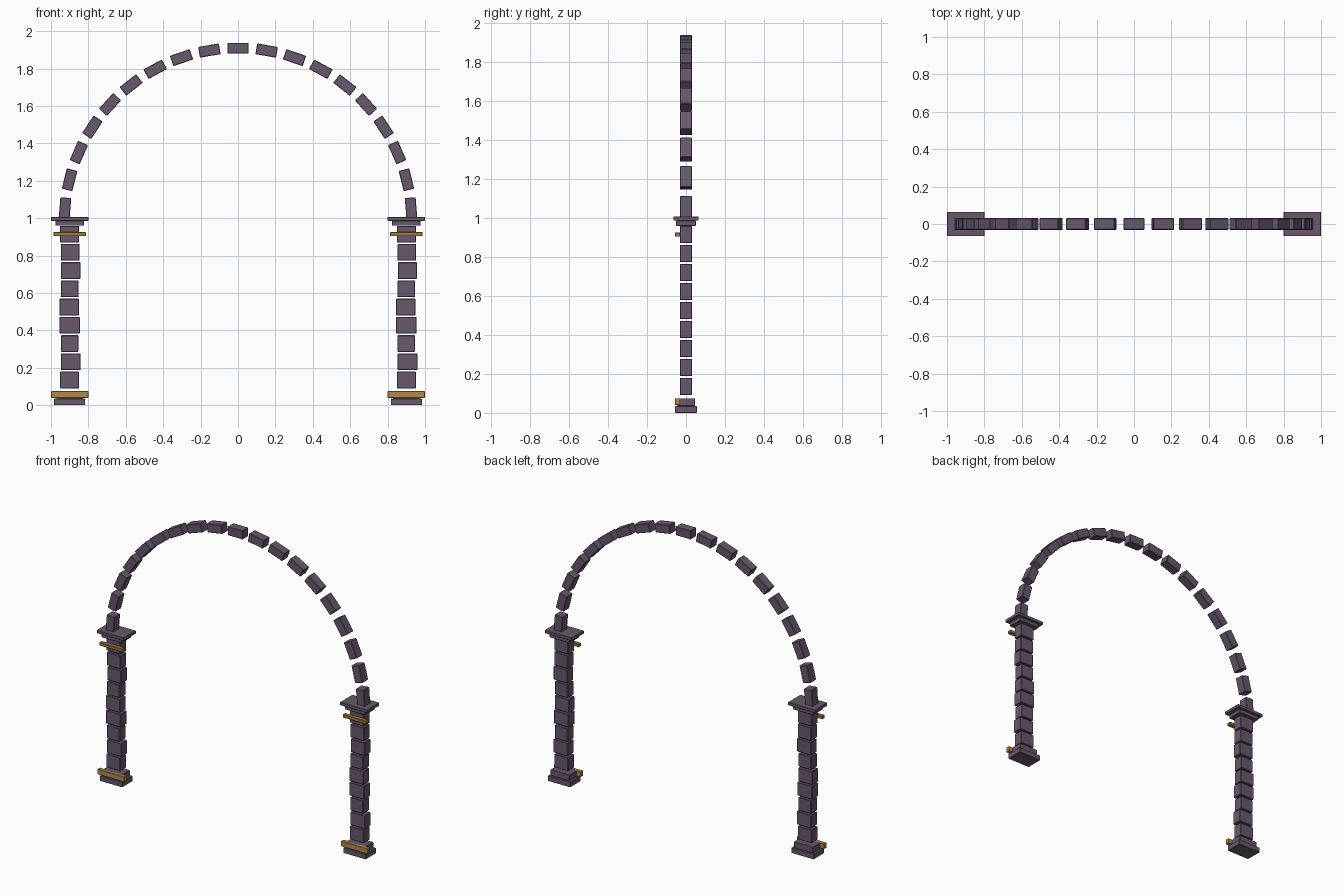
import bpy
import math

cube = bpy.data.objects.get("Cube")
if cube:
    bpy.data.objects.remove(cube, do_unlink=True)


def material(name, rgb):
    mat = bpy.data.materials.new(name)
    mat.use_nodes = True
    mat.diffuse_color = (*rgb, 1)
    mat.node_tree.nodes["Principled BSDF"].inputs["Base Color"].default_value = (*rgb, 1)
    return mat


stone = material("purple_stone", (0.138, 0.098, 0.15))
gold = material("gold", (0.44, 0.25, 0.065))
dark_gold = material("dark_gold", (0.35, 0.19, 0.045))


def block(name, center, size, mat, tilt=0.0, bevel=0.003):
    """Box with lightly chamfered edges, tilted in the arch plane."""
    bpy.ops.mesh.primitive_cube_add(size=1, location=center, rotation=(0, tilt, 0))
    obj = bpy.context.object
    obj.name = name
    obj.scale = size
    bpy.ops.object.transform_apply(location=False, rotation=False, scale=True)
    mod = obj.modifiers.new("chamfer", "BEVEL")
    mod.width = bevel
    mod.segments = 1
    obj.data.materials.append(mat)
    return obj


def slab(name, x, half_x, y0, y1, z0, z1, mat):
    return block(name, (x, (y0 + y1) / 2, (z0 + z1) / 2),
                 (2 * half_x, y1 - y0, z1 - z0), mat, bevel=0.002)


# Uneven pillar stones: sideways shift and width, bottom to top
STONES = [(0, 0.102), (0.006, 0.106), (0, 0.094), (0, 0.109), (-0.003, 0.105),
          (0, 0.094), (0.006, 0.103), (0.003, 0.1), (0, 0.102)]

for side, x in (("right", -0.9), ("left", 0.9)):
    # Stepped foot with its gold front bar
    slab(f"{side}_foot", x, 0.083, -0.056, 0.056, 0, 0.035, stone)
    slab(f"{side}_foot_step", x, 0.07, -0.045, 0.045, 0.035, 0.075, stone)
    slab(f"{side}_foot_bar", x, 0.1, -0.057, -0.03, 0.04, 0.075, gold)
    # Stacked shaft
    for i, (shift, width) in enumerate(STONES):
        block(f"{side}_pillar_stone_{i + 1}", (x + shift, 0, 0.135 + i * 0.0975),
              (width, 0.064, 0.089), stone)
    # Capital and its gold trim
    slab(f"{side}_pillar_bar", x, 0.087, -0.057, -0.03, 0.904, 0.925, dark_gold)
    slab(f"{side}_capital_step", x, 0.076, -0.051, 0.051, 0.96, 0.986, stone)
    slab(f"{side}_capital", x, 0.1, -0.065, 0.065, 0.986, 1.007, stone)

# Arch of spaced stones following a half circle
RADIUS, CENTER_Z = 0.928, 0.981
for i in range(-9, 10):
    a = math.radians(9.5 * i)
    block(f"arch_stone_{i + 10}",
          (RADIUS * math.sin(a), 0, CENTER_Z + RADIUS * math.cos(a)),
          (0.112, 0.062, 0.058), stone, tilt=a)
